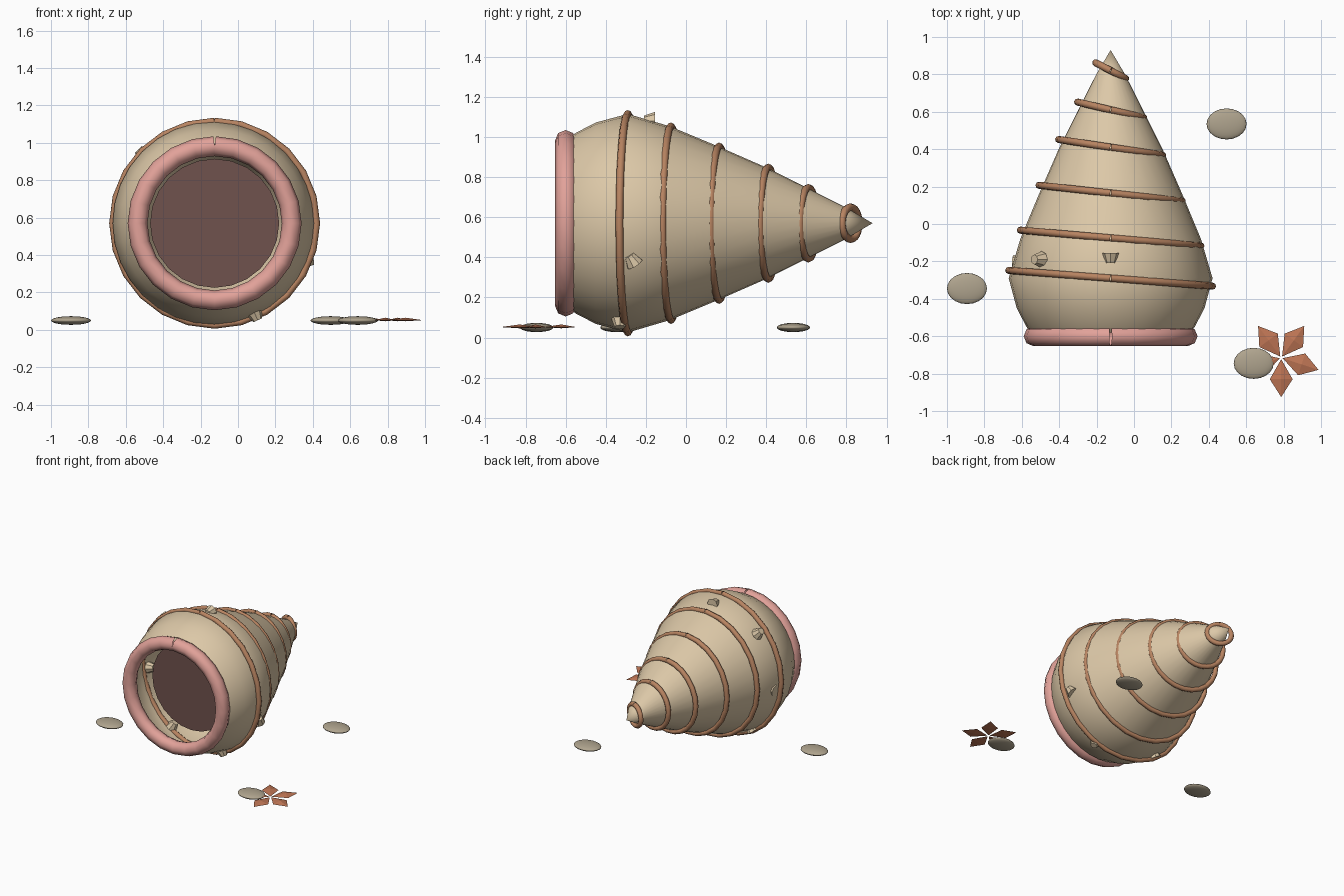
import bpy, bmesh
from math import sin, cos, pi, tau, radians
from mathutils import Vector

if "Cube" in bpy.data.objects:
    bpy.data.objects.remove(bpy.data.objects["Cube"])

CX, CZ = -0.125, 0.57   # shell axis runs along y through this point


def material(name, rgb):
    m = bpy.data.materials.new(name)
    m.diffuse_color = (*rgb, 1)
    m.use_nodes = True
    m.node_tree.nodes["Principled BSDF"].inputs["Base Color"].default_value = m.diffuse_color
    return m


SHELL = material("shell_cream", (0.72, 0.58, 0.39))
RIDGE = material("ridge_brown", (0.48, 0.23, 0.12))
LIP = material("lip_pink", (0.76, 0.36, 0.32))
DARK = material("hollow_dark", (0.16, 0.085, 0.075))
STONE = material("pebble_grey", (0.43, 0.37, 0.27))
STAR = material("star_orange", (0.52, 0.18, 0.09))


def mesh_object(name, verts, faces, mat, smooth=False):
    me = bpy.data.meshes.new(name)
    me.from_pydata(verts, [], faces)
    bm = bmesh.new()
    bm.from_mesh(me)
    bmesh.ops.recalc_face_normals(bm, faces=bm.faces)
    bm.to_mesh(me)
    bm.free()
    me.materials.append(mat)
    for p in me.polygons:
        p.use_smooth = smooth
    ob = bpy.data.objects.new(name, me)
    bpy.context.collection.objects.link(ob)
    return ob


def tube_ring(name, y, radius, tube, mat, tilt=0.0, n=24):
    """Open-seamed tube ring around the shell axis, seam at the top."""
    cu = bpy.data.curves.new(name, 'CURVE')
    cu.dimensions = '3D'
    cu.bevel_depth = tube
    cu.bevel_resolution = 2
    sp = cu.splines.new('POLY')
    sp.points.add(n)
    for i, p in enumerate(sp.points):
        a = pi / 2 + tau * i / n
        p.co = (CX + radius * cos(a), y - tilt * cos(a), CZ + radius * sin(a), 1)
    cu.materials.append(mat)
    ob = bpy.data.objects.new(name, cu)
    bpy.context.collection.objects.link(ob)


# Shell body: thin open surface lathed around the y axis
profile = [(-0.58, 0.425), (-0.55, 0.45), (-0.45, 0.502), (-0.29, 0.545), (-0.08, 0.483),
           (0.16, 0.383), (0.40, 0.278), (0.60, 0.178), (0.80, 0.077)]
N = 32
verts = [(CX + r * cos(tau * i / N), y, CZ + r * sin(tau * i / N))
         for y, r in profile for i in range(N)]
faces = [(k * N + i, k * N + (i + 1) % N, (k + 1) * N + (i + 1) % N, (k + 1) * N + i)
         for k in range(len(profile) - 1) for i in range(N)]
tip, last = len(verts), (len(profile) - 1) * N
verts.append((CX, 0.93, CZ))
faces += [(last + i, last + (i + 1) % N, tip) for i in range(N)]
mesh_object("shell_body", verts, faces, SHELL, smooth=True)

# Tilted growth ridges and the pink lip
ridges = [(-0.29, 0.545), (-0.075, 0.483), (0.165, 0.383), (0.41, 0.278), (0.61, 0.177), (0.82, 0.08)]
for i, (y, r) in enumerate(ridges):
    tube_ring(f"ridge_{i + 1}", y, r, 0.019, RIDGE, tilt=0.042)
tube_ring("opening_lip", -0.60, 0.412, 0.053, LIP)

# Dark disc inside the opening
disc = [(CX + 0.345 * cos(tau * i / 24), -0.41, CZ + 0.345 * sin(tau * i / 24)) for i in range(24)]
mesh_object("hollow_disc", disc, [tuple(range(24))], DARK)


# Barnacles: small blunt cones stuck on the shell (angle, y, distance, axis)
def barnacle(name, ang, y, dist, axis=None):
    a = radians(ang)
    out = Vector((cos(a), 0, sin(a)))
    bm = bmesh.new()
    bmesh.ops.create_cone(bm, cap_ends=True, segments=8, radius1=0.045, radius2=0.026, depth=0.055)
    me = bpy.data.meshes.new(name)
    bm.to_mesh(me)
    bm.free()
    me.materials.append(SHELL)
    ob = bpy.data.objects.new(name, me)
    ob.location = Vector((CX, y, CZ)) + out * dist
    ob.rotation_mode = 'QUATERNION'
    ob.rotation_quaternion = Vector(axis or out).to_track_quat('Z', 'Y')
    bpy.context.collection.objects.link(ob)


spots = [(136, -0.19, 0.54, None), (90, -0.182, 0.51, (0, -1, 0)), (-20, -0.27, 0.53, (0.3, -0.5, 0.8)),
         (-66, -0.33, 0.54, None), (186, -0.21, 0.495, (1, 0, 0.2)), (-122, -0.25, 0.515, (0.5, 0.1, 0.8))]
for i, s in enumerate(spots):
    barnacle(f"barnacle_{i + 1}", *s)

# Flat pebbles around the shell
for i, (x, y) in enumerate([(0.64, -0.745), (-0.893, -0.345), (0.495, 0.535)]):
    bpy.ops.mesh.primitive_uv_sphere_add(segments=20, ring_count=12, radius=1, location=(x, y, 0.05))
    ob = bpy.context.object
    ob.name = f"pebble_{i + 1}"
    ob.scale = (0.107, 0.083, 0.023)
    ob.data.materials.append(STONE)
    bpy.ops.object.shade_smooth()

# Sea star: five ridged kite-shaped arms
verts, faces = [], []
for k in range(5):
    a = radians(-90 + 72 * k)
    d, s = Vector((cos(a), sin(a), 0)), Vector((-sin(a), cos(a), 0))
    c = Vector((0.787, -0.715, 0.052))
    b = len(verts)
    verts += [c + d * 0.008, c + d * 0.115 + s * 0.061, c + d * 0.21, c + d * 0.115 - s * 0.061,
              c + d * 0.115 + Vector((0, 0, 0.013)), c + d * 0.115 - Vector((0, 0, 0.006))]
    for j in range(4):
        p, q = b + j, b + (j + 1) % 4
        faces += [(p, q, b + 4), (q, p, b + 5)]
mesh_object("sea_star", verts, faces, STAR)
